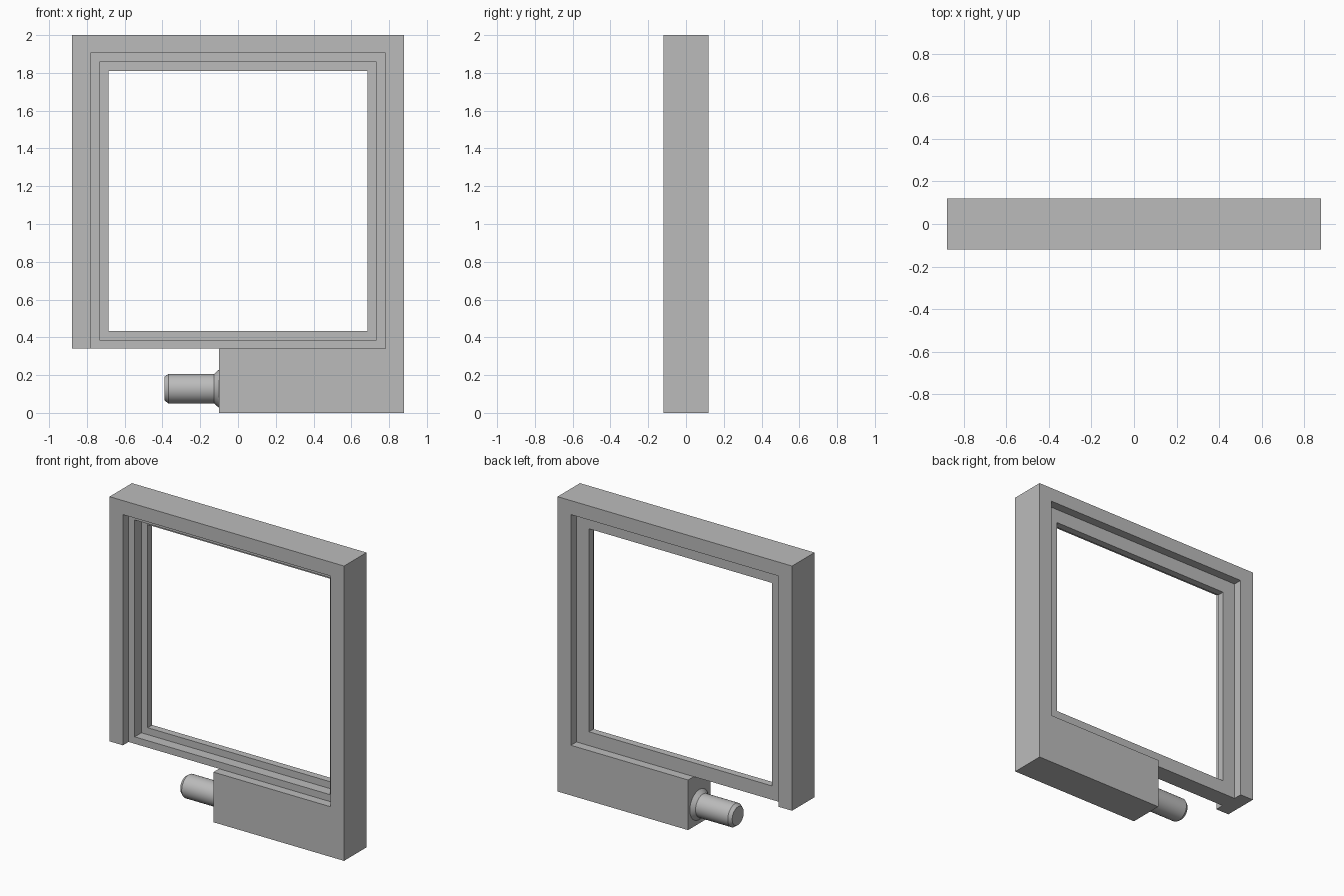
import bpy
import bmesh
from math import cos, sin, tau

cube = bpy.data.objects.get("Cube")
if cube:
    bpy.data.objects.remove(cube, do_unlink=True)

GREY = (0.5, 0.5, 0.5, 1)
metal = bpy.data.materials.new("plain grey")
metal.use_nodes = True
metal.diffuse_color = GREY
metal.node_tree.nodes["Principled BSDF"].inputs["Base Color"].default_value = GREY


def add_object(name, bm):
    bmesh.ops.recalc_face_normals(bm, faces=bm.faces)
    mesh = bpy.data.meshes.new(name)
    bm.to_mesh(mesh)
    bm.free()
    mesh.materials.append(metal)
    obj = bpy.data.objects.new(name, mesh)
    bpy.context.collection.objects.link(obj)
    return obj


def bridge(bm, a, b):
    n = len(a)
    for i in range(n):
        j = (i + 1) % n
        bm.faces.new((a[i], a[j], b[j], b[i]))


HALF = 0.12            # half the thickness
LOW, HIGH = 0.34, 1.905  # bottom and top of the inner panel
SIDE = 0.78            # half width of the inner panel

# Outer surround with the handle block in one outline, extruded in y
outline = [(-0.88, LOW), (-SIDE, LOW), (-SIDE, HIGH), (SIDE, HIGH), (SIDE, LOW),
           (-0.1, LOW), (-0.1, 0), (0.88, 0), (0.88, 2), (-0.88, 2)]
bm = bmesh.new()
front, back = ([bm.verts.new((x, y, z)) for x, z in outline] for y in (-HALF, HALF))
bm.faces.new(front)
bm.faces.new(back)
bridge(bm, front, back)
add_object("outer_frame_and_block", bm)

# Stepped inner ring: (inset, y) section swept around the rectangle
section = [(0, -0.06), (0.047, -0.06), (0.047, 0.012),
           (0.094, 0.012), (0.094, 0.06), (0, 0.06)]
bm = bmesh.new()
loops = []
for inset, y in section:
    x, z0, z1 = SIDE - inset, LOW + inset, HIGH - inset
    corners = [(-x, z0), (x, z0), (x, z1), (-x, z1)]
    loops.append([bm.verts.new((cx, y, cz)) for cx, cz in corners])
for i, loop in enumerate(loops):
    bridge(bm, loop, loops[(i + 1) % len(loops)])
add_object("inner_stepped_ring", bm)

# Stem: chamfered tip and flared root, turned around the x axis
profile = [(-0.39, 0.062), (-0.368, 0.078), (-0.126, 0.078), (-0.1, 0.102)]
SEGMENTS = 48
bm = bmesh.new()
rings = [[bm.verts.new((x, r * cos(tau * k / SEGMENTS), 0.128 + r * sin(tau * k / SEGMENTS)))
          for k in range(SEGMENTS)] for x, r in profile]
for a, b in zip(rings, rings[1:]):
    bridge(bm, a, b)
bm.faces.new(rings[0])
bm.faces.new(rings[-1])
stem = add_object("stem", bm)
bpy.ops.object.select_all(action="DESELECT")
stem.select_set(True)
bpy.context.view_layer.objects.active = stem
bpy.ops.object.shade_smooth_by_angle(angle=0.5)
